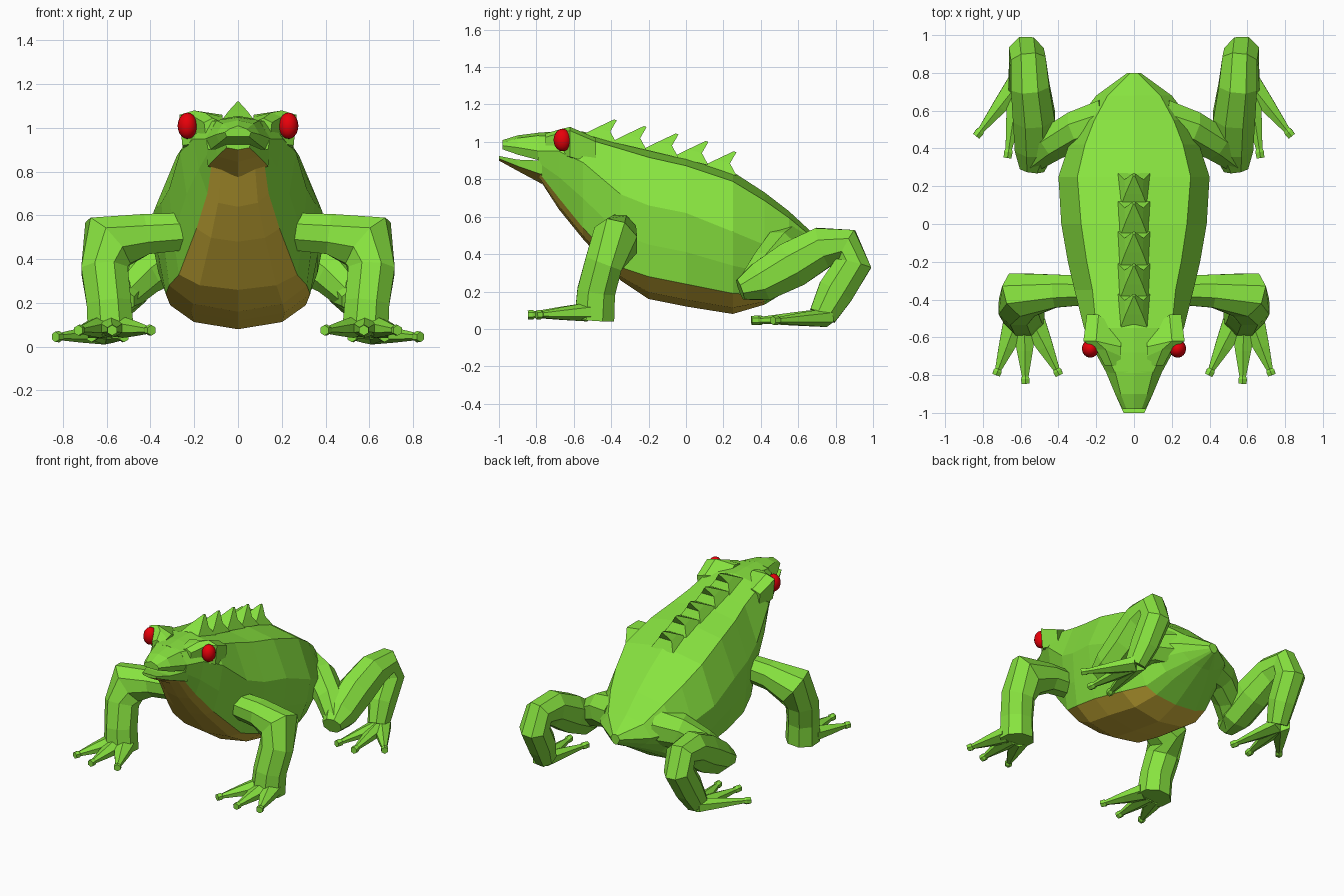
import bpy, bmesh, math
from mathutils import Vector

cube = bpy.data.objects.get("Cube")
if cube:
    bpy.data.objects.remove(cube)


def material(name, rgb):
    m = bpy.data.materials.new(name)
    m.use_nodes = True
    m.diffuse_color = (*rgb, 1)
    m.node_tree.nodes["Principled BSDF"].inputs["Base Color"].default_value = (*rgb, 1)
    return m


GREEN = material("skin green", (0.245, 0.77, 0.05))
BROWN = material("belly brown", (0.70, 0.49, 0.045))
RED = material("eye red", (0.85, 0.0, 0.003))


def finish(name, bm, mats, mirror=False):
    bmesh.ops.recalc_face_normals(bm, faces=bm.faces)
    mesh = bpy.data.meshes.new(name)
    bm.to_mesh(mesh)
    bm.free()
    for m in mats:
        mesh.materials.append(m)
    ob = bpy.data.objects.new(name, mesh)
    bpy.context.collection.objects.link(ob)
    if mirror:
        ob.modifiers.new("mirror", 'MIRROR')
    return ob


def add_loft(bm, rings, brown_rule=None):
    """Skin a list of equal point rings and cap both ends."""
    vs = [[bm.verts.new(p) for p in ring] for ring in rings]
    n = len(vs[0])
    for i in range(len(vs) - 1):
        for j in range(n):
            k = (j + 1) % n
            f = bm.faces.new((vs[i][j], vs[i][k], vs[i + 1][k], vs[i + 1][j]))
            if brown_rule and brown_rule(j, f.calc_center_median()):
                f.material_index = 1
    bm.faces.new(vs[0])
    bm.faces.new(vs[-1])


def symmetric(y, half):
    """Full ring from a half profile that starts and ends on the centre line."""
    pts = half + [(-x, z) for x, z in half[-2:0:-1]]
    return [(x, y, z) for x, z in pts]


def add_tube(bm, path, hint, sides=8):
    """Tube along (x, y, z, radius along hint, radius across)."""
    pts = [Vector(p[:3]) for p in path]
    rings = []
    for i, p in enumerate(path):
        t = (pts[min(i + 1, len(pts) - 1)] - pts[max(i - 1, 0)]).normalized()
        u = Vector(hint)
        u = (u - t * u.dot(t)).normalized()
        v = t.cross(u)
        ring = []
        for s in range(sides):
            a = math.tau * (s + 0.5) / sides
            ring.append(pts[i] + u * math.cos(a) * p[3] + v * math.sin(a) * p[4])
        rings.append(ring)
    add_loft(bm, rings)


# Body: y, top z, ridge x, half width, widest z, belly edge z, belly x, bottom z
sections = [
    (-.79, 1.05, .10, .145, .95, .84, .12, .81),
    (-.68, 1.055, .15, .205, .95, .70, .14, .64),
    (-.55, 1.055, .20, .265, .89, .54, .19, .48),
    (-.35, 1.00, .22, .315, .72, .33, .27, .26),
    (-.20, .96, .25, .35, .66, .28, .315, .16),
    (0, .92, .28, .385, .62, .24, .33, .12),
    (.25, .84, .30, .40, .52, .19, .31, .08),
    (.42, .73, .26, .345, .45, .18, .25, .13),
    (.55, .63, .21, .30, .42, .25, .19, .21),
    (.68, .51, .14, .20, .40, .31, .10, .29),
    (.80, .42, .02, .035, .39, .36, .02, .35),
]
rings = []
for y, zt, xr, w, zw, ze, xb, zb in sections:
    rings.append(symmetric(y, [
        (0, zt), (xr, zt - xr * .17), (w, zw),
        (w * .6 + xb * .4, zw * .45 + ze * .55),
        (xb, ze), (xb * .65, zb * .7 + ze * .3), (0, zb)]))
bm = bmesh.new()
add_loft(bm, rings, lambda j, c: 4 <= j <= 7 and c.y < .4)
finish("body", bm, [GREEN, BROWN])

# Jaws
bm = bmesh.new()
add_loft(bm, [symmetric(y, [(0, zt), (xr, zt - .015), (w, zm), (w * .85, zl), (0, zl)])
              for y, zt, xr, w, zm, zl in [
                  (-.78, 1.05, .10, .15, .95, .90),
                  (-.90, 1.035, .07, .10, .97, .932),
                  (-.98, 1.01, .04, .06, .98, .96)]])
finish("upper_jaw", bm, [GREEN])

bm = bmesh.new()
add_loft(bm, [symmetric(y, [(0, zt), (w, zt), (w * .95, ze), (0, zb)])
              for y, zt, w, ze, zb in [
                  (-.77, .90, .145, .825, .775),
                  (-.90, .905, .10, .87, .845),
                  (-1.0, .925, .055, .91, .90)]],
         lambda j, c: j in (2, 3))
finish("lower_jaw", bm, [GREEN, BROWN])

# Brow hoods behind the eyes: inner y, outer y, outer x, top z, lower z
bm = bmesh.new()
add_loft(bm, [[(.07, yi, z - .02), (out * .75, yo, z), (out, yo, z - .02),
               (out * .95, yo, low), (.07, yi, low)]
              for yi, yo, out, z, low in [
                  (-.75, -.75, .155, 1.045, .96), (-.70, -.665, .20, 1.07, .93),
                  (-.65, -.62, .268, 1.08, .92), (-.57, -.48, .25, 1.02, .88)]])
finish("brows", bm, [GREEN], True)

bm = bmesh.new()
bmesh.ops.create_uvsphere(bm, u_segments=16, v_segments=10, radius=1)
bmesh.ops.scale(bm, vec=(.045, .048, .06), verts=bm.verts)
bmesh.ops.translate(bm, vec=(.231, -.66, 1.01), verts=bm.verts)
for f in bm.faces:
    f.smooth = True
finish("eyes", bm, [RED], True)

# Curved spines down the back
tips = [(-.37, 1.12), (-.21, 1.085), (-.04, 1.045), (.12, 1.005), (.27, .95)]
bm = bmesh.new()
for y, z in tips:
    base = z - .13
    levels = [(-.19, 0, .075, .085, base + .045, base),
              (-.11, -.035, .045, .05, z - .045, z - .065),
              (-.015, 0, .004, .004, z, z - .005)]
    add_loft(bm, [[(-a, y + f, zf), (a, y + f, zf), (b, y + r, zr), (-b, y + r, zr)]
                  for f, r, a, b, zf, zr in levels])
finish("back_spines", bm, [GREEN])

# Front legs
bm = bmesh.new()
add_tube(bm, [(.20, -.35, .53, .08, .09), (.42, -.355, .515, .095, .10),
              (.595, -.375, .475, .13, .15), (.61, -.44, .35, .11, .115),
              (.59, -.48, .20, .11, .11), (.58, -.49, .05, .115, .115)], (0, 1, 0))
finish("front_legs", bm, [GREEN], True)


def add_toe(bm, start, end, width):
    """Tapered toe ending in a small bulb."""
    a, b = Vector(start), Vector(end)
    steps = [(0, width, .05), (.45, width * .65, .035), (.88, .02, .018),
             (.92, .026, .026), (1, .024, .024)]
    add_tube(bm, [(*a.lerp(b, t), u, v) for t, u, v in steps], (1, 0, 0), 6)


bm = bmesh.new()
for dx, tip in [(-.05, (.395, -.80, .075)), (0, (.575, -.845, .075)), (.05, (.73, -.80, .075))]:
    add_toe(bm, (.58 + dx, -.53, .09), tip, .075)
finish("front_toes", bm, [GREEN], True)

# Hind legs
bm = bmesh.new()
add_tube(bm, [(.15, .54, .43, .14, .13), (.30, .50, .41, .12, .11),
              (.43, .43, .33, .10, .10), (.54, .34, .22, .08, .07)], (0, 0, 1))
finish("hind_thighs", bm, [GREEN], True)

bm = bmesh.new()
add_tube(bm, [(.54, .29, .21, .07, .06), (.525, .40, .25, .115, .115),
              (.53, .57, .345, .12, .135), (.55, .73, .435, .11, .12),
              (.56, .86, .445, .10, .10), (.57, .895, .35, .10, .105),
              (.58, .80, .20, .09, .105), (.60, .73, .07, .07, .08)], (1, 0, 0))
finish("hind_shanks", bm, [GREEN], True)

bm = bmesh.new()
for tip in [(.835, .465, .045), (.67, .35, .045), (.52, .37, .045)]:
    add_toe(bm, (.61, .75, .06), tip, .07)
finish("hind_toes", bm, [GREEN], True)
